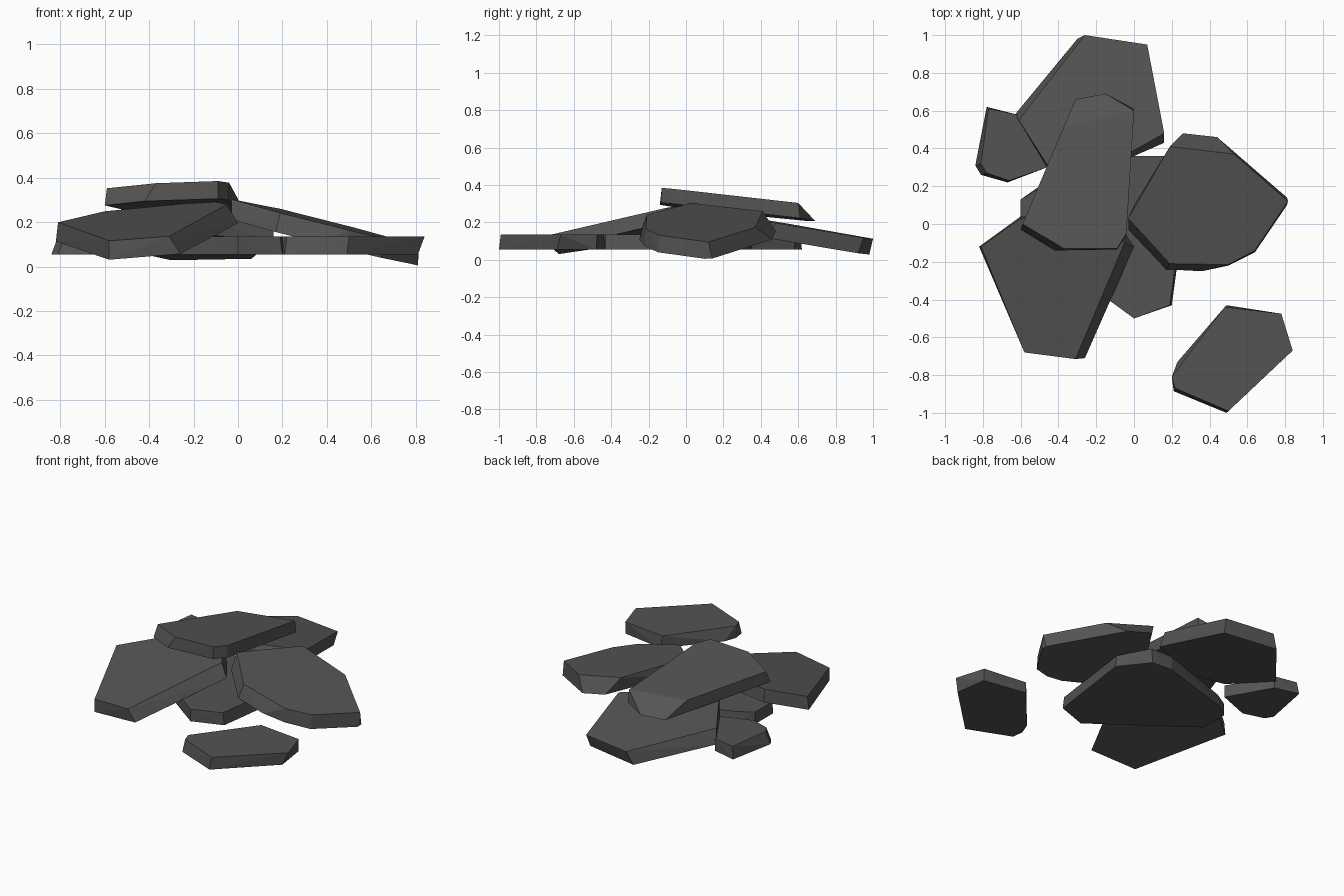
import bpy, bmesh

stone = bpy.data.materials.new("dark_stone")
stone.diffuse_color = (0.09, 0.088, 0.085, 1)


def slab(name, top, bottom, plane, thick):
    """Convex stone slab: top outline on z = a + b*x + c*y, bottom outline below it."""
    a, b, c = plane
    bm = bmesh.new()
    for outline, drop in ((top, 0), (bottom, thick)):
        for x, y in outline:
            bm.verts.new((x, y, a + b * x + c * y - drop))
    res = bmesh.ops.convex_hull(bm, input=bm.verts[:])
    loose = [v for v in bm.verts if not v.link_faces]
    bmesh.ops.delete(bm, geom=loose, context='VERTS')
    # merge coplanar triangles into flat faces
    bmesh.ops.dissolve_limit(bm, angle_limit=0.03, verts=bm.verts[:], edges=bm.edges[:])
    bmesh.ops.recalc_face_normals(bm, faces=bm.faces[:])
    me = bpy.data.meshes.new(name)
    bm.to_mesh(me)
    bm.free()
    me.materials.append(stone)
    ob = bpy.data.objects.new(name, me)
    bpy.context.collection.objects.link(ob)
    return ob


flat = (0.135, 0, 0)

# flat stones lying on the ground
slab("center_slab",
     [(0, -.5), (.19, -.43), (.27, .16), (.16, .36), (0, .36), (-.5, .19), (-.6, .13), (-.6, -.05)],
     [(0, -.5), (.2, -.43), (.28, .16), (.14, .34), (0, .35), (-.5, .2), (-.6, .13), (-.6, -.06)],
     flat, .08)
slab("left_small_slab",
     [(-.81, .32), (-.77, .61), (-.62, .58), (-.46, .3), (-.66, .23), (-.78, .27)],
     [(-.84, .31), (-.78, .62), (-.62, .58), (-.46, .3), (-.67, .22), (-.81, .26)],
     flat, .08)
slab("front_right_slab",
     [(.2, -.81), (.22, -.87), (.5, -.99), (.84, -.67), (.78, -.475), (.48, -.44)],
     [(.2, -.81), (.21, -.885), (.49, -1), (.81, -.69), (.78, -.48), (.49, -.43), (.23, -.73)],
     flat, .08)

# stones leaning towards the middle
slab("front_left_slab",
     [(-.81, -.12), (-.58, -.68), (-.31, -.715), (-.05, -.1), (-.12, .02), (-.6, .03)],
     [(-.82, -.12), (-.58, -.68), (-.26, -.71), (0, -.12), (-.1, .03), (-.6, .04)],
     (.303, .1, .19), .085)
slab("back_slab",
     [(-.61, .55), (-.26, 1), (.07, .95), (.16, .48), (0, .4), (-.25, .25), (-.42, .25)],
     [(-.63, .58), (-.3, .98), (.06, .92), (.16, .43), (0, .36), (-.25, .25), (-.46, .3)],
     (.28, -.01, -.17), .088)
slab("right_slab",
     [(-.03, .03), (.19, .41), (.53, .37), (.815, .12), (.64, -.14), (.5, -.215), (.19, -.21)],
     [(-.03, -.03), (.17, -.24), (.36, -.25), (.5, -.22), (.64, -.15), (.81, .1),
      (.81, .14), (.44, .46), (.26, .48), (0, .1)],
     (.295, -.25, .03), .09)

# stone resting on the top of the pile
slab("top_slab",
     [(-.59, 0), (-.37, -.13), (-.09, -.13), (-.04, -.05), (0, .6), (-.37, .52)],
     [(-.6, -.03), (-.42, -.14), (-.09, -.135), (-.04, -.06), (0, .61), (-.15, .69), (-.31, .66)],
     (.373, .035, -.115), .08)
